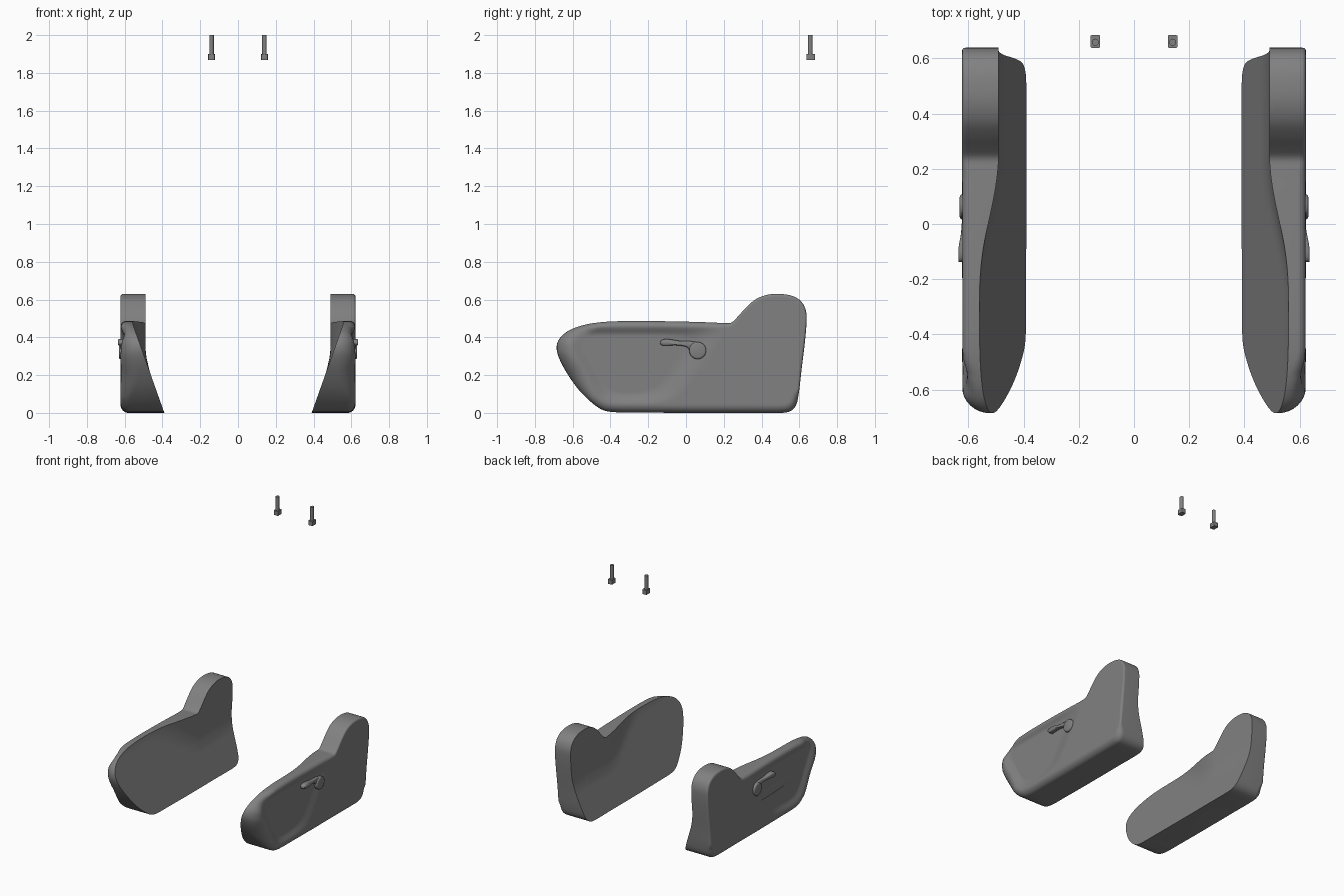
import bpy, bmesh, math
from mathutils import Vector

if "Cube" in bpy.data.objects:
    bpy.data.objects.remove(bpy.data.objects["Cube"])

# side silhouette of the trim panel (y, z)
OUTLINE = [(-.685, .34), (-.675, .385), (-.63, .43), (-.55, .463), (-.45, .48), (-.32, .486), (-.1, .485),
           (.1, .48), (.2, .476), (.238, .477), (.27, .505), (.32, .56), (.37, .602), (.43, .625),
           (.49, .63), (.56, .62), (.61, .59), (.635, .54), (.638, .48), (.63, .38), (.612, .23),
           (.595, .09), (.58, .035), (.55, .008), (.5, 0), (.3, 0), (0, 0), (-.25, .002), (-.38, .004),
           (-.44, .015), (-.5, .055), (-.57, .125), (-.63, .21), (-.67, .285)]

# dark grey plastic
dark = bpy.data.materials.new("dark_plastic")
dark.diffuse_color = (.22, .22, .22, 1)
dark.use_nodes = True
dark.node_tree.nodes["Principled BSDF"].inputs["Base Color"].default_value = dark.diffuse_color


def smooth(t):
    t = max(0, min(1, t))
    return t * t * (3 - 2 * t)


def spline(pts, step):
    # closed smooth curve through the points
    out, n = [], len(pts)
    P = [Vector(p) for p in pts]
    tan = [(P[(i + 1) % n] - P[i - 1]).normalized() for i in range(n)]
    for i in range(n):
        a, b = P[i], P[(i + 1) % n]
        L = (b - a).length
        m = max(2, round(L / step))
        for k in range(m):
            t = k / m
            out.append(a * (2*t**3 - 3*t*t + 1) + tan[i] * L * (t**3 - 2*t*t + t)
                       + b * (3*t*t - 2*t**3) + tan[(i + 1) % n] * L * (t**3 - t*t))
    return out


def inner_x(y, z):
    # leaning inner face that turns upright on the rear lobe
    lean = .39 + .355 * z
    cap = .575 - .085 * smooth((y + .3) / .56)
    k = .03
    h = max(k - abs(lean - cap), 0) / k
    return min(lean, cap) - h * h * k / 4


def outer_x(y, z):
    # outer face with a soft dished area
    def side(ay, az, by, bz, w):
        d = Vector((by - ay, bz - az)).normalized()
        return ((y - ay) * -d.y + (z - az) * d.x) / w
    ds = [side(-.44, .04, .3, .04, .06), side(-.03, .08, .21, .42, .13),
          side(.2, .46, -.5, .46, .05), side(-.625, .36, -.485, .10, .07)]
    soft = -.45 * math.log(sum(math.exp(-max(-20, min(d, 20)) / .45) for d in ds))
    return .622 - .018 * smooth(soft)


def corner(y, z):
    # edge rounding: large at the nose, small on the lobe, medium below
    r = .03 + .07 * smooth((-.45 - y) / .2)
    r -= .015 * smooth((y - .15) / .15)
    return max(r, .045 * smooth((.15 - z) / .1))


def finish(bm, name, angle=35):
    bmesh.ops.recalc_face_normals(bm, faces=bm.faces)
    me = bpy.data.meshes.new(name)
    bm.to_mesh(me)
    bm.free()
    me.materials.append(dark)
    ob = bpy.data.objects.new(name, me)
    bpy.context.collection.objects.link(ob)
    bpy.ops.object.select_all(action='DESELECT')
    ob.select_set(True)
    bpy.context.view_layer.objects.active = ob
    bpy.ops.object.shade_smooth_by_angle(angle=math.radians(angle))
    return ob


def skin(bm, rings):
    loops = [[bm.verts.new(c) for c in r] for r in rings]
    n = len(loops[0])
    for a, b in zip(loops, loops[1:]):
        for i in range(n):
            j = (i + 1) % n
            bm.faces.new((a[i], a[j], b[j], b[i]))
    return [bm.faces.new(loops[0]), bm.faces.new(loops[-1])]


def side_panel(s, name):
    edge = spline(OUTLINE, .014)
    spine = [Vector((max(-.4, min(.45, p.x)), .25)) for p in edge]
    N, A, END = 24, 8, .9
    rings = []
    for k in range(N + 1):                       # inner face, centre to rim
        f = END * (1 - k / N)
        pts = [p.lerp(q, f) for p, q in zip(edge, spine)]
        rings.append([(s * inner_x(*c), c.x, c.y) for c in pts])
    rad = [min(corner(*p), .618 - inner_x(*p)) for p in edge]
    for k in range(A + 1):                       # rounded outer rim
        a = math.pi / 2 * k / A
        ring = []
        for p, q, r in zip(edge, spine, rad):
            c = p + (q - p).normalized() * r * (1 - math.cos(a))
            ring.append((s * (outer_x(*c) - r * (1 - math.sin(a))), c.x, c.y))
        rings.append(ring)
    for k in range(1, N + 1):                    # outer face, rim to centre
        ring = []
        for p, q, r in zip(edge, spine, rad):
            f0 = r / (q - p).length
            c = p.lerp(q, f0 + (END - f0) * k / N)
            ring.append((s * outer_x(*c), c.x, c.y))
        rings.append(ring)
    bm = bmesh.new()
    caps = skin(bm, rings)
    bmesh.ops.triangulate(bm, faces=caps, ngon_method='BEAUTY')
    finish(bm, name)


def recline_lever(s, side):
    # tapered grip that bows outward toward its tip
    pts = spline([(-.138, .368), (-.13, .385), (-.1, .391), (-.03, .381), (.06, .374), (.085, .345),
                  (.06, .31), (.025, .325), (.005, .348), (-.05, .358), (-.125, .357)], .012)
    mid = [Vector((p.x, .374 - .12 * max(0, p.x + .1) - .1 * max(0, p.x))) for p in pts]
    bow = lambda y: .014 * smooth((-y) / .1)
    rings = [[(s * (x + bow(p.x)), *p.lerp(q, f)) for p, q in zip(pts, mid)]
             for x, f in ((.59, 0), (.614, 0), (.619, .08), (.622, .3))]
    bm = bmesh.new()
    skin(bm, rings)
    finish(bm, side + "_recline_lever", 50)
    # round pivot cap
    ring = lambda x, r: [(s * x, .062 + r * math.cos(i * math.pi / 16), .33 + r * math.sin(i * math.pi / 16))
                         for i in range(32)]
    bm = bmesh.new()
    skin(bm, [ring(.59, .045), ring(.624, .045), ring(.629, .042), ring(.631, .036)])
    finish(bm, side + "_lever_pivot", 50)


def headrest_guide(s, side):
    # collar block with rounded upright edges
    bm = bmesh.new()
    bmesh.ops.create_cube(bm, size=1)
    for v in bm.verts:
        v.co = Vector((s * .14 + v.co.x * .035, .661 + v.co.y * .046, 1.884 + v.co.z * .032))
    up = [e for e in bm.edges if abs(e.verts[0].co.z - e.verts[1].co.z) > .01]
    bmesh.ops.bevel(bm, geom=up, offset=.005, segments=3, profile=.5, affect='EDGES')
    finish(bm, side + "_guide_collar")
    # post above the collar
    ring = lambda z: [(s * .14 + .012 * math.cos(i * math.pi / 12), .658 + .013 * math.sin(i * math.pi / 12), z)
                      for i in range(24)]
    bm = bmesh.new()
    skin(bm, [ring(1.9), ring(2.0)])
    finish(bm, side + "_guide_post")


for s, side in ((1, "right"), (-1, "left")):
    side_panel(s, side + "_side_panel")
    recline_lever(s, side)
    headrest_guide(s, side)
